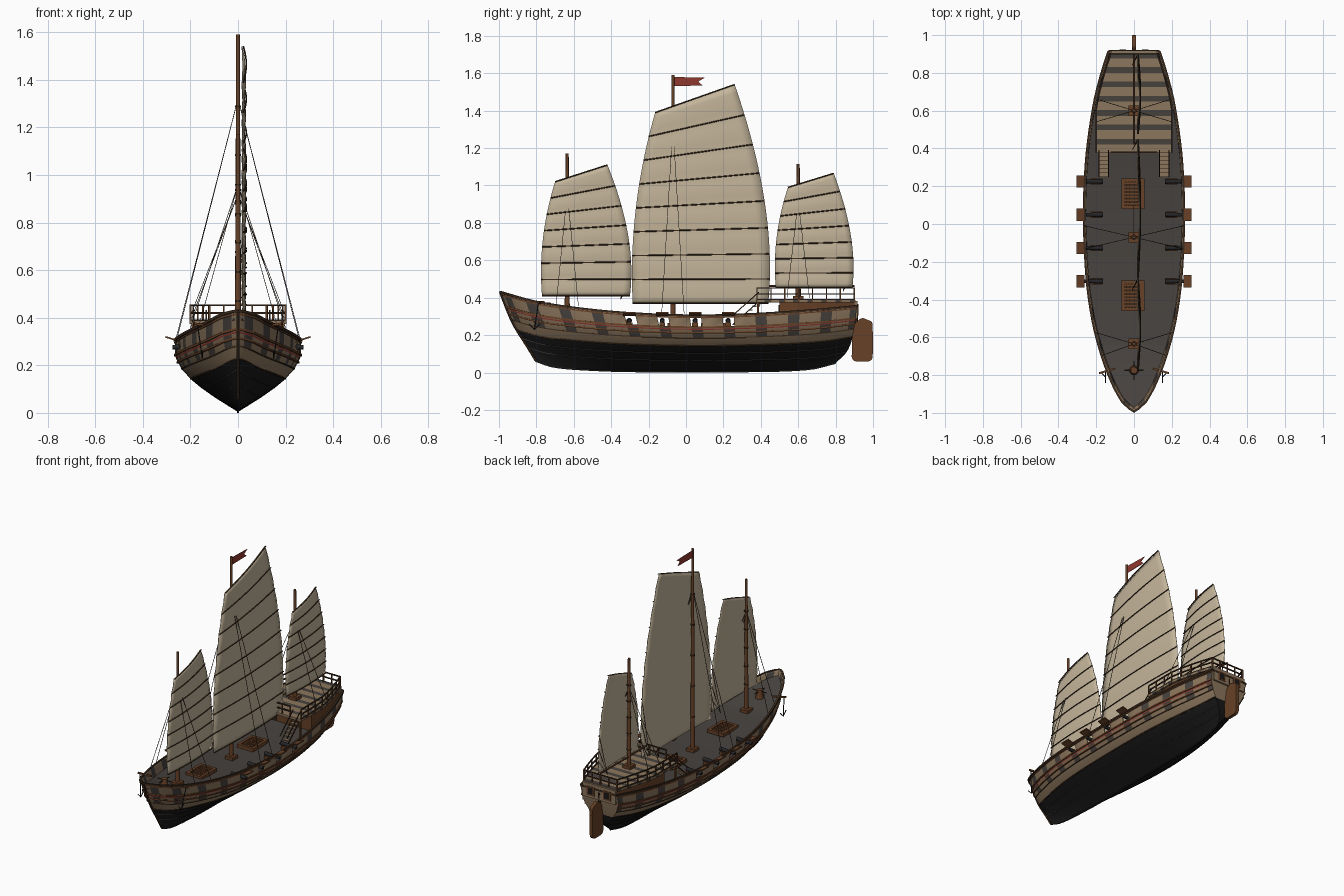
import bpy, bmesh, math
from mathutils import Vector

if "Cube" in bpy.data.objects:
    bpy.data.objects.remove(bpy.data.objects["Cube"])

COL = {'sail_cloth': (.55, .46, .325), 'tan_planks': (.26, .18, .108), 'brown_wood': (.135, .052, .02),
       'dark_timber': (.045, .024, .012), 'grey_planks': (.062, .054, .048), 'black_tar': (.009, .009, .009),
       'red_paint': (.28, .04, .028), 'iron': (.018, .018, .02), 'rope': (.05, .038, .026)}
MAT = {}
for n, c in COL.items():
    MAT[n] = bpy.data.materials.new(n)
    MAT[n].diffuse_color = (*c, 1)


def make(name, bm, mats, smooth=False, thick=0):
    bmesh.ops.recalc_face_normals(bm, faces=bm.faces)
    me = bpy.data.meshes.new(name)
    bm.to_mesh(me)
    bm.free()
    ob = bpy.data.objects.new(name, me)
    bpy.context.collection.objects.link(ob)
    for m in mats:
        me.materials.append(MAT[m])
    if smooth:
        bpy.ops.object.select_all(action='DESELECT')
        ob.select_set(True)
        bpy.context.view_layer.objects.active = ob
        bpy.ops.object.shade_smooth_by_angle(angle=math.radians(40))
    if thick:
        s = ob.modifiers.new('thickness', 'SOLIDIFY')
        s.thickness = thick
    return ob


def tube(name, paths, r, mat, sides=6, r2=None):
    bm = bmesh.new()
    for path in paths:
        pts = [Vector(p) for p in path]
        rings = []
        for i, p in enumerate(pts):
            d = (pts[min(i + 1, len(pts) - 1)] - pts[max(i - 1, 0)]).normalized()
            a = d.cross(Vector((0, 0, 1)) if abs(d.z) < .9 else Vector((0, 1, 0))).normalized()
            b = d.cross(a)
            rr = r + ((r2 or r) - r) * i / (len(pts) - 1)
            an = [2 * math.pi * (k + .5) / sides for k in range(sides)]
            rings.append([bm.verts.new(p + (a * math.cos(t) + b * math.sin(t)) * rr) for t in an])
        for A, B in zip(rings, rings[1:]):
            for k in range(sides):
                bm.faces.new((A[k], A[k - 1], B[k - 1], B[k]))
        bm.faces.new(rings[0])
        bm.faces.new(rings[-1])
    return make(name, bm, [mat], smooth=sides > 6)


def boxes(name, items, mat):  # items: (x0,x1,y0,y1,z0,z1)
    bm = bmesh.new()
    for x0, x1, y0, y1, z0, z1 in items:
        g = bmesh.ops.create_cube(bm, size=1)['verts']
        for v in g:
            v.co = Vector((x0 if v.co.x < 0 else x1, y0 if v.co.y < 0 else y1, z0 if v.co.z < 0 else z1))
    return make(name, bm, [mat])


def prism(name, ys, hw, z0, z1, mats):  # slab along y, colours alternate by segment
    bm = bmesh.new()
    rings = [[bm.verts.new((s * hw(y), y, z(y))) for s, z in ((-1, z0), (1, z0), (1, z1), (-1, z1))] for y in ys]
    for i, (A, B) in enumerate(zip(rings, rings[1:])):
        for k in range(4):
            bm.faces.new((A[k], A[k - 1], B[k - 1], B[k])).material_index = i % len(mats)
    bm.faces.new(rings[0])
    bm.faces.new(rings[-1])
    return make(name, bm, mats)


def curve(tab):  # smooth interpolation through (position, value) pairs
    n = len(tab)
    sl = [(tab[min(i + 1, n - 1)][1] - tab[max(i - 1, 0)][1]) / (tab[min(i + 1, n - 1)][0] - tab[max(i - 1, 0)][0])
          for i in range(n)]

    def f(x):
        x = min(max(x, tab[0][0]), tab[-1][0])
        i = max(j for j in range(n - 1) if tab[j][0] <= x)
        h = tab[i + 1][0] - tab[i][0]
        t = (x - tab[i][0]) / h
        return ((2*t**3 - 3*t*t + 1) * tab[i][1] + (t**3 - 2*t*t + t) * h * sl[i]
                + (3*t*t - 2*t**3) * tab[i + 1][1] + (t**3 - t*t) * h * sl[i + 1])
    return f


# hull lines: half width, sheer, keel, stem and stern rake
Y0, Y1 = -.993, .915
HW = curve([(Y0, 0), (-.96, .047), (-.9, .088), (-.8, .135), (-.65, .186), (-.5, .222), (-.3, .25), (0, .265),
            (.2, .262), (.4, .248), (.65, .21), (.8, .172), (Y1, .135)])
SH = curve([(Y0, .43), (-.8, .378), (-.5, .335), (-.2, .312), (.1, .305), (.4, .315), (.7, .335), (Y1, .355)])
KEEL = curve([(Y0, .06), (-.9, .033), (-.75, .018), (-.4, .006), (.4, .006), (.75, .018), (Y1, .05)])
STEM = curve([(0, -.8), (.2, -.845), (.55, -.925), (1, Y0)])
STERN = curve([(0, .8), (.2, .86), (.45, .89), (1, Y1)])


def P(Y, t, s=1):
    u = (Y - Y0) / (Y1 - Y0)
    p = 1 + .5 * abs(2 * u - 1) ** 4
    x = HW(Y) * math.sin(math.pi / 2 * min(1, t / .85)) ** p
    return (s * x, STEM(t) + (STERN(t) - STEM(t)) * u, KEEL(Y) + (SH(Y) - KEEL(Y)) * t)


PORTS = [-.303 + .176 * k for k in range(4)]
cols, grey = [Y0, -.975, -.94, -.9], [0, 1, 0, 0]
for k in range(-3, 7):
    c = -.303 + .176 * k
    cols += [c - .03, c + .03, c + .088]
    grey += [1, 0, 0]
cols += [.88, Y1]
grey += [1]
rows = [0, .08, .16, .25, .35, .45, .6, .745, .765, .8, .97, 1]

# hull shell with gun port openings and painted bands
bm = bmesh.new()
V = {(i, j, s): bm.verts.new(P(Y, t, s)) for i, Y in enumerate(cols) for j, t in enumerate(rows) for s in (-1, 1)}
for j in range(len(rows) - 1):
    for s in (-1, 1):
        for i in range(len(cols) - 1):
            mid = (cols[i] + cols[i + 1]) / 2
            if j == 9 and any(abs(mid - p) < .02 for p in PORTS):
                continue
            f = bm.faces.new((V[i, j, s], V[i + 1, j, s], V[i + 1, j + 1, s], V[i, j + 1, s]))
            f.material_index = 0 if j < 5 else 3 if j == 7 else 2 if grey[i] and j != 5 else 1
    e = len(cols) - 1
    f = bm.faces.new((V[e, j, -1], V[e, j, 1], V[e, j + 1, 1], V[e, j + 1, -1]))
    f.material_index = 0 if j < 5 else 1
bmesh.ops.remove_doubles(bm, verts=bm.verts, dist=.0005)
make('hull', bm, ['black_tar', 'tan_planks', 'grey_planks', 'red_paint'], True, .01)

# keel, stem, wales and cap rail
tube('keel', [[P(Y, 0) for Y in cols]], .006, 'black_tar', 4)
tube('stem_post', [[P(Y0, t / 8) for t in range(9)]], .007, 'dark_timber')
strake = lambda t: [[P(Y, t, s) for Y in cols] for s in (-1, 1)]
tube('lower_wales', strake(.46) + strake(.6), .004, 'dark_timber', 4)
tube('middle_wale', strake(.69), .006, 'brown_wood', 4)
tube('upper_wale', strake(.79), .007, 'brown_wood', 4)
tube('rail_moulding', strake(.965), .005, 'brown_wood', 4)
tube('cap_rail', strake(1) + [[P(Y1, 1, -1), P(Y1, 1)]], .008, 'dark_timber', 4)
tube('hull_seams', strake(.2) + strake(.33), .002, 'grey_planks', 4)

# main deck
DZ = lambda y: SH(y) - .062 + .12 * max(0, -y - .65)
prism('main_deck', [-.97 + .047 * i for i in range(40)], lambda y: max(.01, HW(y) - .011 - .015 * max(0, -y - .6)),
      lambda y: DZ(y) - .01, DZ, ['grey_planks'])

# stern castle: house, deck, railing
Q = lambda y: min(.203, HW(y) - .014)
prism('castle_house', [.5, .6, .7, .8, .9], lambda y: Q(y) - .012, lambda y: .26, lambda y: .375, ['brown_wood'])
prism('castle_deck', [.375 + .0759 * (i // 2) + .046 * (i % 2) for i in range(15)], Q, lambda y: .373, lambda y: .388,
      ['tan_planks', 'grey_planks'])
ry = [.38 + .0742 * i for i in range(8)]
side = lambda z: [[(s * (Q(y) - .003), y, z) for y in ry] for s in (-1, 1)]
ends = lambda z: [[(-Q(.9), .9, z), (Q(.9), .9, z)], [(-.12, .38, z), (.12, .38, z)]]
tube('castle_rails', side(.452) + side(.42) + side(.39) + ends(.452) + ends(.42), .005, 'dark_timber', 4)
tube('rail_posts', [[(s * (Q(y) - .003), y, .375), (s * (Q(y) - .003), y, .452)] for s in (-1, 1) for y in ry]
     + [[(x, y, .38), (x, y, .452)] for y in (.38, .9) for x in (-.12, -.06, 0, .06, .12)], .005, 'brown_wood', 4)
tube('castle_supports', [[(s * .19, .385, .25), (s * .19, .385, .38)] for s in (-1, 1)], .007, 'brown_wood', 4)
boxes('house_doors', [(x - .025, x + .025, .494, .502, .265, .36) for x in (-.09, .09)], 'dark_timber')

# stern panel and windows
boxes('stern_panel', [(-.122, .122, .9, .918, .29, .383)], 'tan_planks')
boxes('window_frames', [(x - .028, x + .028, .91, .921, .305, .365) for x in (-.06, .06)], 'brown_wood')
boxes('window_panes', [(x - .017, x + .017, .912, .923, .315, .355) for x in (-.06, .06)], 'black_tar')

# stairs to the castle deck
boxes('stair_treads', [(s * .16 - .025, s * .16 + .025, .25 + .021 * i, .271 + .021 * i, .255 + .019 * i, .262 + .019 * i)
                       for s in (-1, 1) for i in range(6)], 'tan_planks')
tube('stair_rails', [[(s * .16 + o, .25, z), (s * .16 + o, .39, z + .125)] for s in (-1, 1) for o in (-.026, .026)
                     for z in (.255, .305)], .004, 'dark_timber', 4)

# rudder with rounded corners
bm = bmesh.new()
corners = [(.912, .085), (.972, .085), (.972, .255), (.945, .265), (.915, .235)]
ang = [(180, 270), (270, 360), (0, 50), (50, 130), (130, 180)]
prof = [(y + .026 * math.cos(math.radians(a + (b - a) * k / 4)), z + .026 * math.sin(math.radians(a + (b - a) * k / 4)))
        for (y, z), (a, b) in zip(corners, ang) for k in range(5)]
f = bm.faces.new([bm.verts.new((-.011, y, z)) for y, z in prof])
g = bmesh.ops.extrude_face_region(bm, geom=[f])['geom']
bmesh.ops.translate(bm, vec=(.022, 0, 0), verts=[v for v in g if isinstance(v, bmesh.types.BMVert)])
make('rudder', bm, ['brown_wood'])
boxes('rudder_tip', [(-.009, .009, .99, 1, .1, .22)], 'brown_wood')
tube('rudder_stock', [[(0, .9, .1), (0, .915, .34)]], .008, 'dark_timber')

# cannons with carriages and port lids
S2 = [(s, p) for s in (-1, 1) for p in PORTS]
tube('cannon_barrels', [[(s * .165, p, .278), (s * .18, p, .278), (s * .275, p, .276)] for s, p in S2], .014, 'iron', 10, .01)
boxes('cannon_carriages', [(s * .2 - .03, s * .2 + .03, p - .016, p + .016, .24, .268) for s, p in S2], 'brown_wood')
bm = bmesh.new()
for s, p in S2:
    for z in (0, .007):
        q = [bm.verts.new((s * x, y, h + z)) for x, y, h in ((.262, p - .033, .303), (.305, p - .033, .316),
                                                             (.305, p + .033, .316), (.262, p + .033, .303))]
        bm.faces.new(q)
        if z:
            for k in range(4):
                bm.faces.new((q[k], q[k - 1], low[k - 1], low[k]))
        low = q
make('port_lids', bm, ['brown_wood'])

# hatches
for n, hy in (('fore', -.38), ('aft', .16)):
    z = DZ(hy)
    boxes(n + '_hatch_frame', [(-.065, -.047, hy - .08, hy + .08, z, z + .022), (.037, .055, hy - .08, hy + .08, z, z + .022),
                               (-.047, .037, hy - .08, hy - .062, z, z + .022), (-.047, .037, hy + .062, hy + .08, z, z + .022)],
          'brown_wood')
    boxes(n + '_hatch_well', [(-.047, .037, hy - .062, hy + .062, z, z + .008)], 'dark_timber')
    boxes(n + '_hatch_grating', [(-.04 + .017 * i, -.032 + .017 * i, hy - .062, hy + .062, z, z + .016) for i in range(5)]
          + [(-.047, .037, hy - .057 + .018 * i, hy - .049 + .018 * i, z, z + .015) for i in range(7)], 'brown_wood')

# capstan
zc = DZ(-.775)
tube('capstan', [[(0, -.775, zc), (0, -.775, zc + .03), (0, -.775, zc + .055)]], .026, 'brown_wood', 10, .018)
tube('capstan_bars', [[(-.05, -.775, zc + .045), (.05, -.775, zc + .045)], [(0, -.825, zc + .045), (0, -.725, zc + .045)]],
     .004, 'dark_timber')

# masts, sails, battens, shrouds
MASTS = [  # name, mast y, top, bottom z, top z fore/aft, fore edge (y0,y1,bulge), aft edge, panels, shroud top, foot z
    ('fore', -.635, 1.17, .41, 1.02, 1.11, (-.77, -.70, -.03), (-.30, -.42, .05), 7, .96, .345),
    ('main', -.07, 1.59, .37, 1.39, 1.54, (-.285, -.165, -.043), (.44, .26, .07), 8, 1.32, .305),
    ('mizzen', .6, 1.115, .455, .99, 1.065, (.48, .545, -.028), (.89, .79, .04), 7, .92, .39)]
for n, my, top, zb, zl, zr, L, R, np, sh, foot in MASTS:
    base = .388 if n == 'mizzen' else DZ(my)
    tube(n + '_mast', [[(0, my, base), (0, my, top)]], .014, 'brown_wood', 10, .008)
    boxes(n + '_mast_step', [(-.028, .028, my - .028, my + .028, base, base + .02)], 'brown_wood')
    tube(n + '_mast_hoops', [[(0, my, zb + (zl - zb) * k - .004), (0, my, zb + (zl - zb) * k + .004)]
                             for k in (.1, .3, .5, .7, .9)], .0145, 'dark_timber', 8)

    def sail_pt(s, v, out=0):
        ed = lambda E: E[0] + (E[1] - E[0]) * s + E[2] * 4 * s * (1 - s)
        fold = .004 * math.sin(math.pi * s * np) ** 2
        z = zb + (zl - zb) * s + (zr - zl) * s * s * v
        return (.018 + .012 * math.sin(math.pi * v) + fold + out, ed(L) + (ed(R) - ed(L)) * v, z)
    bm = bmesh.new()
    G = [[bm.verts.new(sail_pt(i / (4 * np), j / 12)) for j in range(13)] for i in range(4 * np + 1)]
    for A, B in zip(G, G[1:]):
        for j in range(12):
            bm.faces.new((A[j], A[j + 1], B[j + 1], B[j]))
    make(n + '_sail', bm, ['sail_cloth'], True, .003)
    tube(n + '_battens', [[sail_pt(i / np, j / 12, .005) for j in range(13)] for i in range(np + 1)], .0035, 'dark_timber')
    hx = lambda y: Q(y) if n == 'mizzen' else HW(y) - .005
    tube(n + '_shrouds', [[(0, my, sh), (s * hx(my + d), my + d, foot + .01)] for s in (-1, 1) for d in (-.06, .06)],
         .0018, 'rope', 4)
    # sheets gathering the aft edge down to the deck
    tube(n + '_sheets', [[sail_pt(i / np, 1), (-.01, R[0] - .05, zb - .02)] for i in range(1, 4)], .0015, 'rope', 4)
tube('mizzen_boom', [[(0, .42, .462), (0, .9, .462)]], .006, 'brown_wood')

# pennant
bm = bmesh.new()
bm.faces.new([bm.verts.new((0, y, z)) for y, z in ((-.065, 1.532), (.09, 1.534), (.065, 1.555), (.1, 1.576), (-.065, 1.58))])
make('pennant', bm, ['red_paint'], thick=.003)

# catheads and anchors
tube('catheads', [[(s * .1, -.765, .365), (s * .185, -.79, .375)] for s in (-1, 1)], .007, 'brown_wood', 4)
tube('anchors', [q for s in (-1, 1) for q in (
    [(s * .17, -.79, .37), (s * .15, -.81, .23)],
    [(s * .15, -.84, .26), (s * .15, -.81, .23), (s * .15, -.78, .26)])], .003, 'iron')

for m in bpy.data.materials:
    if m.users and not m.is_grease_pencil:
        m.use_nodes = True
        m.node_tree.nodes["Principled BSDF"].inputs["Base Color"].default_value = m.diffuse_color
